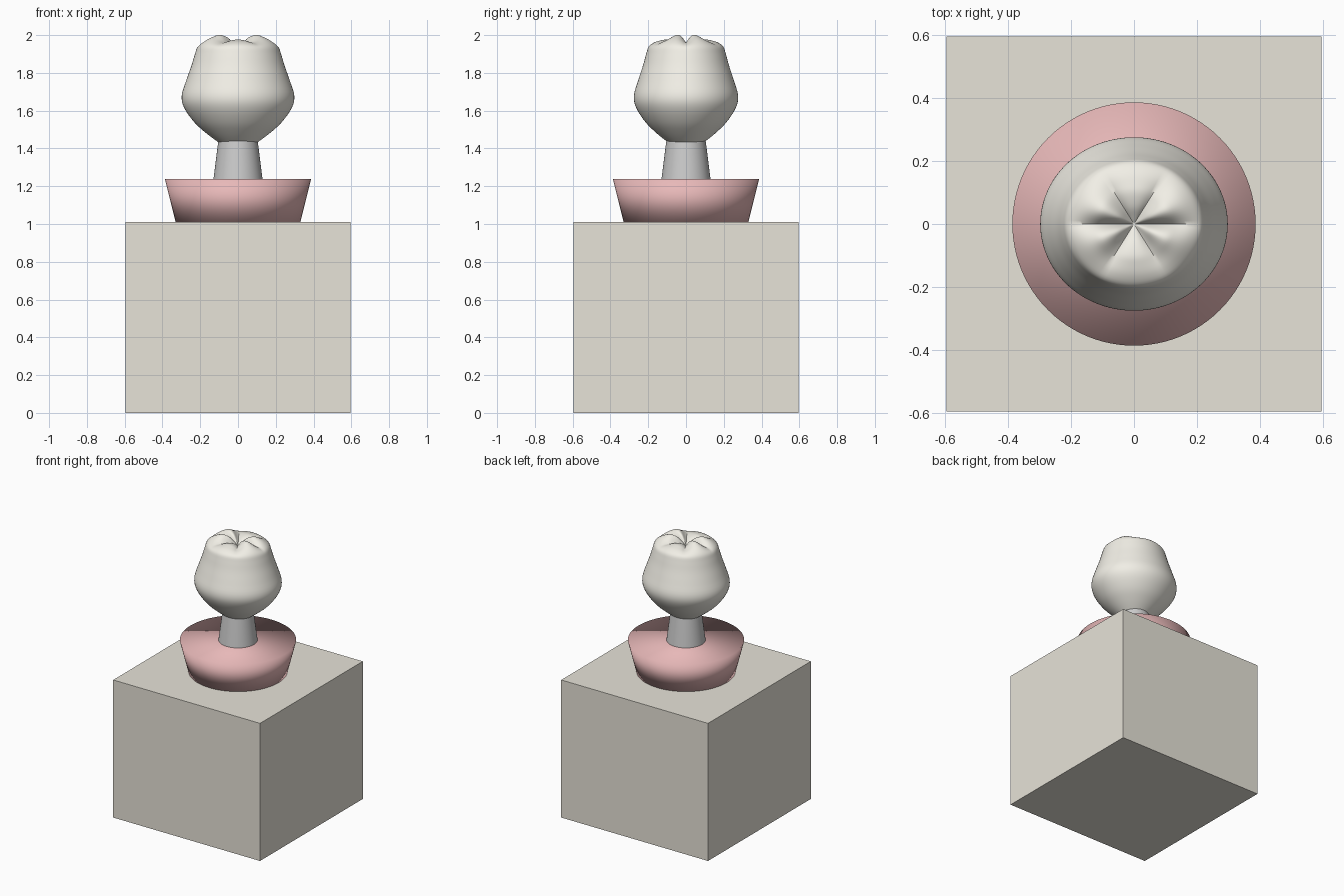
import bpy, bmesh
from math import sin, cos, pi, radians

if "Cube" in bpy.data.objects:
    bpy.data.objects.remove(bpy.data.objects["Cube"])

SEG = 96


def finish(obj, color=None, angle=None):
    """Shade smooth (fully, or by angle) and give a plain colour."""
    for p in obj.data.polygons:
        p.use_smooth = True
    if angle is not None:
        bpy.ops.object.select_all(action='DESELECT')
        obj.select_set(True)
        bpy.context.view_layer.objects.active = obj
        bpy.ops.object.shade_smooth_by_angle(angle=radians(angle))
    if color:
        mat = bpy.data.materials.new(obj.name + "_colour")
        mat.diffuse_color = (*color, 1)
        mat.use_nodes = True
        mat.node_tree.nodes["Principled BSDF"].inputs["Base Color"].default_value = mat.diffuse_color
        obj.data.materials.append(mat)


def frustum(name, r1, r2, z1, z2):
    bpy.ops.mesh.primitive_cone_add(vertices=SEG, radius1=r1, radius2=r2,
                                    depth=z2 - z1, location=(0, 0, (z1 + z2) / 2))
    obj = bpy.context.object
    obj.name = name
    return obj


def smooth_points(pts, steps):
    """Catmull-Rom through the profile points."""
    p = [pts[0]] + pts + [pts[-1]]
    out = []
    for i in range(1, len(p) - 2):
        for s in range(steps):
            t = s / steps
            out.append(tuple(
                0.5 * (2 * b + (c - a) * t + (2 * a - 5 * b + 4 * c - d) * t * t
                       + (3 * b - a - 3 * c + d) * t ** 3)
                for a, b, c, d in zip(p[i - 1], p[i], p[i + 1], p[i + 2])))
    return out + [pts[-1]]


# Square plinth
bpy.ops.mesh.primitive_cube_add(size=1, location=(0, 0, 0.505))
plinth = bpy.context.object
plinth.name = "plinth"
plinth.scale = (1.192, 1.192, 1.01)
bpy.ops.object.transform_apply(location=False, rotation=False, scale=True)
finish(plinth, (0.8, 0.77, 0.69), angle=30)

# Flared pink collar, softly shaded over its rim
collar = frustum("collar", 0.33, 0.387, 1.01, 1.237)
finish(collar, (0.8, 0.48, 0.48))

# Tapered neck
neck = frustum("neck", 0.13, 0.103, 1.237, 1.45)
finish(neck, angle=40)

# Crown: radius, height, and how far the lobes rise at that ring
profile = [
    (0.100, 1.43, 0), (0.165, 1.478, 0), (0.230, 1.537, 0), (0.285, 1.615, 0),
    (0.298, 1.68, 0), (0.274, 1.76, 0), (0.246, 1.84, 0), (0.228, 1.90, 0),
    (0.213, 1.938, 0.004), (0.180, 1.955, 0.017), (0.140, 1.960, 0.032),
    (0.105, 1.960, 0.040), (0.060, 1.951, 0.034), (0.025, 1.938, 0.015),
    (0.004, 1.930, 0.0)]
bm = bmesh.new()
rings = []
for r, z, rise in smooth_points(profile, 4):
    ring = []
    for i in range(SEG):
        a = 2 * pi * i / SEG
        # six lobes with creases between, the four corner ones tallest
        lobe = abs(sin(3 * a)) * (0.8 + 0.4 * cos(2 * a))
        ring.append(bm.verts.new((r * cos(a), r * 0.925 * sin(a), z + rise * lobe)))
    rings.append(ring)
for low, high in zip(rings, rings[1:]):
    for i in range(SEG):
        j = (i + 1) % SEG
        bm.faces.new((low[i], low[j], high[j], high[i]))
bm.faces.new(rings[-1])
bm.faces.new(list(reversed(rings[0])))
mesh = bpy.data.meshes.new("crown")
bm.to_mesh(mesh)
bm.free()
crown = bpy.data.objects.new("crown", mesh)
bpy.context.collection.objects.link(crown)
finish(crown, (0.88, 0.86, 0.79), angle=50)
